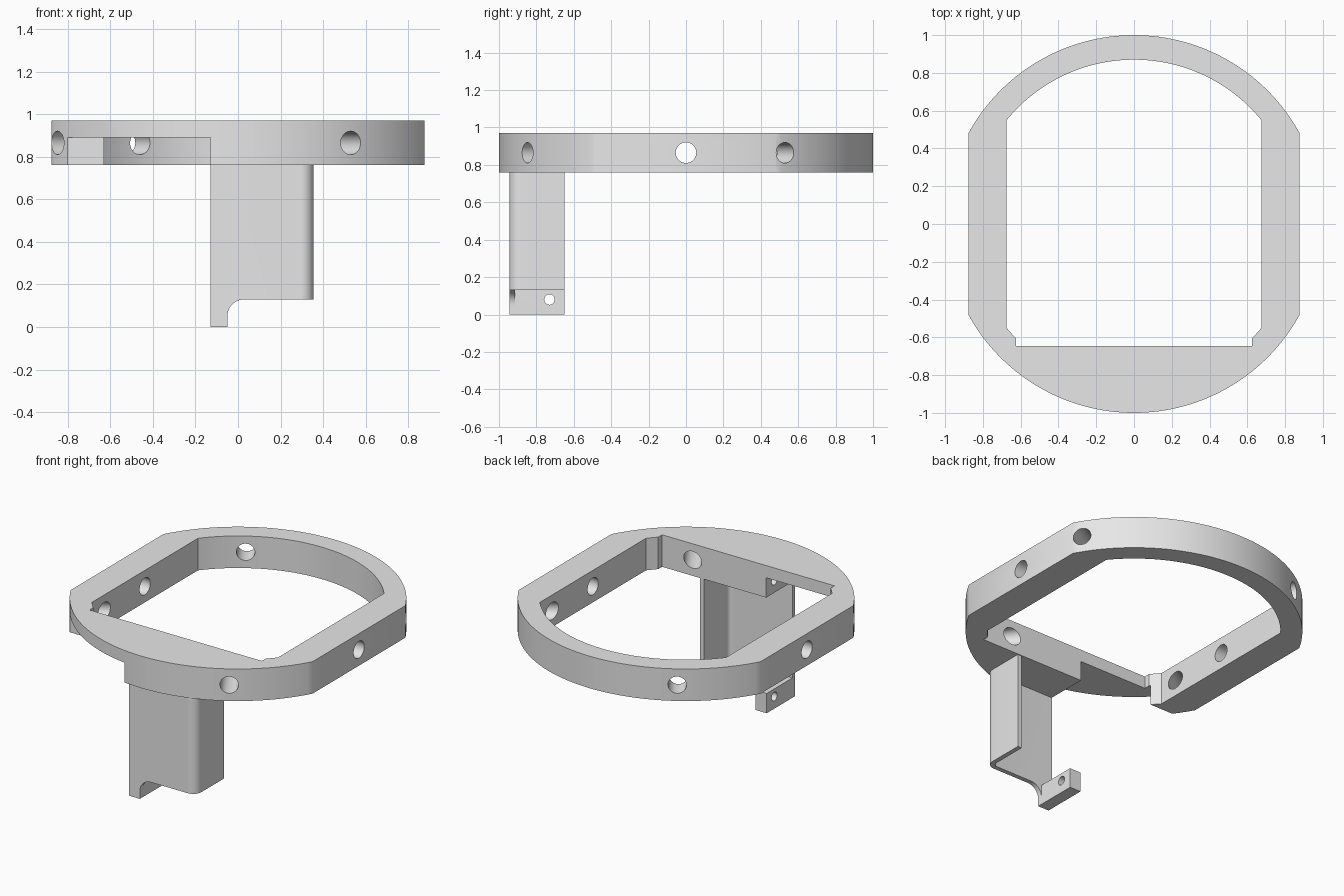
import bpy
import bmesh
from math import acos, asin, cos, sin, pi, radians
from mathutils import Matrix, Vector

cube = bpy.data.objects.get("Cube")
if cube:
    bpy.data.objects.remove(cube, do_unlink=True)

grey = bpy.data.materials.new("light grey")
grey.use_nodes = True
grey.diffuse_color = (0.8, 0.8, 0.8, 1)
grey.node_tree.nodes["Principled BSDF"].inputs["Base Color"].default_value = (0.8, 0.8, 0.8, 1)


def add_object(name, bm):
    bmesh.ops.recalc_face_normals(bm, faces=bm.faces)
    mesh = bpy.data.meshes.new(name)
    bm.to_mesh(mesh)
    bm.free()
    mesh.materials.append(grey)
    obj = bpy.data.objects.new(name, mesh)
    bpy.context.collection.objects.link(obj)
    return obj


def prism(name, outline, low, high, axis="z"):
    """Extrude a 2D outline along z, or an (x, z) outline along y."""
    bm = bmesh.new()
    place = (lambda a, b: (a, b, low)) if axis == "z" else (lambda a, b: (a, low, b))
    face = bm.faces.new([bm.verts.new(place(a, b)) for a, b in outline])
    grown = bmesh.ops.extrude_face_region(bm, geom=[face])["geom"]
    step = (0, 0, high - low) if axis == "z" else (0, high - low, 0)
    bmesh.ops.translate(bm, verts=[v for v in grown if isinstance(v, bmesh.types.BMVert)], vec=step)
    return add_object(name, bm)


def box(name, x0, x1, y0, y1, z0, z1):
    return prism(name, [(x0, y0), (x1, y0), (x1, y1), (x0, y1)], z0, z1)


def rod(start, end, radius):
    start, end = Vector(start), Vector(end)
    turn = (end - start).to_track_quat("Z", "Y").to_matrix().to_4x4()
    bm = bmesh.new()
    bmesh.ops.create_cone(bm, cap_ends=True, segments=40, radius1=radius, radius2=radius,
                          depth=(end - start).length,
                          matrix=Matrix.Translation((start + end) / 2) @ turn)
    return add_object("drill", bm)


def arc(cx, cy, radius, start, end, steps):
    return [(cx + radius * cos(start + (end - start) * i / steps),
             cy + radius * sin(start + (end - start) * i / steps)) for i in range(steps + 1)]


def combine(target, tool, operation="DIFFERENCE"):
    mod = target.modifiers.new("combine", "BOOLEAN")
    mod.operation, mod.solver, mod.object = operation, "EXACT", tool
    bpy.context.view_layer.objects.active = target
    bpy.ops.object.modifier_apply(modifier=mod.name)
    bpy.data.objects.remove(tool, do_unlink=True)


BOTTOM, TOP, HOLE_Z = 0.76, 0.97, 0.865
HALF_X, INNER_X, INNER_R = 0.877, 0.675, 0.87
NOTCH_X, SILL_Y = 0.625, -0.645
FRONT, SKIN = -0.945, 0.03
LEG_L, LEG_R, LEG_Z = -0.13, 0.355, 0.13

# Ring: round at front and back, flat at the sides
a = acos(HALF_X)
ring = prism("ring", arc(0, 0, 1, a, pi - a, 64) + arc(0, 0, 1, pi + a, 2 * pi - a, 64), BOTTOM, TOP)

# Opening with a straight front sill and small corner notches
a = acos(INNER_X / INNER_R)
b = acos(NOTCH_X / INNER_R)
opening = (arc(0, 0, INNER_R, a, pi - a, 56) + arc(0, 0, INNER_R, pi + a, pi + b, 3)
           + [(-NOTCH_X, SILL_Y), (NOTCH_X, SILL_Y)] + arc(0, 0, INNER_R, -b, -a, 3))
combine(ring, prism("opening", opening, BOTTOM - 0.1, TOP + 0.1))

# Slot under the front plate
combine(ring, box("slot", -1, LEG_L, -1.1, -0.6, BOTTOM - 0.1, 0.89))

# Screw holes through the ring wall
for degrees in (0, 32, 122, 180, 212, 302):
    d = Vector((cos(radians(degrees)), sin(radians(degrees)), 0))
    up = Vector((0, 0, HOLE_Z))
    combine(ring, rod(d * 0.5 + up, d * 1.1 + up, 0.055))

# Blind pivot hole in the slot end
combine(ring, rod((LEG_L - 0.1, -0.73, 0.84), (LEG_L + 0.2, -0.73, 0.84), 0.028))

# Leg: thin front skin turning round into a side wall
r = 0.06
cx, cy = LEG_R - r, FRONT + r
section = ([(LEG_L, FRONT)] + arc(cx, cy, r, -pi / 2, 0, 12)
           + [(LEG_R, SILL_Y - 0.005), (LEG_R - SKIN, SILL_Y - 0.005)]
           + arc(cx, cy, r - SKIN, 0, -pi / 2, 12) + [(LEG_L, FRONT + SKIN)])
leg = prism("front_leg", section, LEG_Z, BOTTOM)

# Filleted web below the skin
r = 0.08
tab_r = LEG_L + 0.08
web = [(LEG_L, LEG_Z), (LEG_L, 0), (tab_r, 0)] + arc(tab_r + r, LEG_Z - r, r, pi, pi / 2, 12)
combine(leg, prism("web", web, FRONT, FRONT + SKIN, "y"), "UNION")

# Pivot tab with its hole
tab = box("tab", LEG_L, tab_r, FRONT + SKIN, SILL_Y - 0.005, 0, LEG_Z)
combine(tab, rod((LEG_L - 0.1, -0.73, 0.08), (tab_r + 0.1, -0.73, 0.08), 0.028))
combine(leg, tab, "UNION")

for obj in (ring, leg):
    bpy.ops.object.select_all(action="DESELECT")
    obj.select_set(True)
    bpy.context.view_layer.objects.active = obj
    bpy.ops.object.shade_smooth_by_angle(angle=radians(30))
